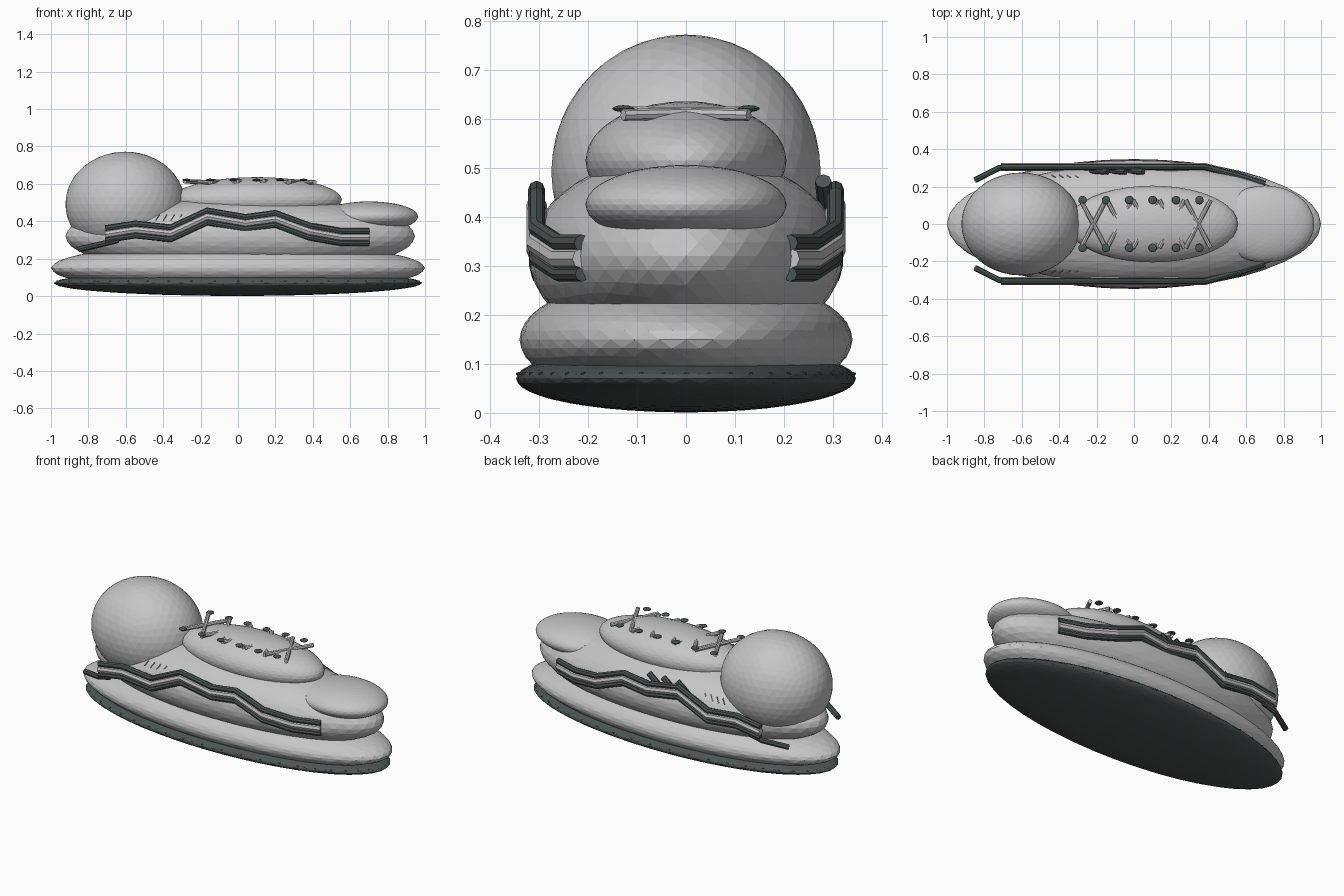
import bpy
import math
from mathutils import Vector

cube = bpy.data.objects.get("Cube")
if cube:
    bpy.data.objects.remove(cube, do_unlink=True)


def material(name, r, g, b):
    m = bpy.data.materials.new(name)
    m.use_nodes = True
    m.diffuse_color = (r, g, b, 1)
    m.node_tree.nodes["Principled BSDF"].inputs["Base Color"].default_value = (r, g, b, 1)
    return m


GREY = material("light_grey", 0.56, 0.56, 0.56)
DARK = material("dark_slate", 0.075, 0.088, 0.088)


def blob(name, centre, radii, mat, detail=4):
    """Faceted ellipsoid."""
    bpy.ops.mesh.primitive_ico_sphere_add(subdivisions=detail, radius=1, location=centre)
    ob = bpy.context.object
    ob.name = name
    ob.scale = radii
    bpy.ops.object.transform_apply(location=False, rotation=False, scale=True)
    ob.data.materials.append(mat)
    return ob


def tube(name, points, radius, mat):
    """Capped eight-sided tube along a polyline."""
    cu = bpy.data.curves.new(name, "CURVE")
    cu.dimensions = "3D"
    cu.bevel_depth = radius
    cu.bevel_resolution = 2
    cu.use_fill_caps = True
    sp = cu.splines.new("POLY")
    sp.points.add(len(points) - 1)
    for p, co in zip(sp.points, points):
        p.co = (*co, 1)
    temp = bpy.data.objects.new(name + "_path", cu)
    bpy.context.collection.objects.link(temp)
    bpy.context.view_layer.update()
    mesh = bpy.data.meshes.new_from_object(
        temp.evaluated_get(bpy.context.evaluated_depsgraph_get()))
    bpy.data.objects.remove(temp, do_unlink=True)
    for poly in mesh.polygons:
        poly.use_smooth = False
        poly.material_index = 0
    mesh.materials.clear()
    mesh.materials.append(mat)
    ob = bpy.data.objects.new(name, mesh)
    bpy.context.collection.objects.link(ob)
    return ob


# Main rounded masses
blob("outsole", (0, 0, 0.07), (0.985, 0.347, 0.069), DARK)
blob("midsole", (0, 0, 0.15), (1.0, 0.34, 0.135), GREY)
blob("upper", (0.012, 0, 0.32), (0.935, 0.32, 0.21), GREY)
blob("toe_cap", (0.7, 0, 0.425), (0.263, 0.205, 0.081), GREY)
blob("tongue", (0.1, 0, 0.515), (0.455, 0.205, 0.121), GREY)
blob("heel_collar", (-0.603, 0, 0.492), (0.32, 0.275, 0.28), GREY)

# Zigzag side stripes: (x, distance from centre, height)
zigzag = [(-0.71, 0.305, 0.33), (-0.55, 0.305, 0.355), (-0.36, 0.305, 0.335),
          (-0.165, 0.305, 0.425), (0.04, 0.305, 0.39), (0.2, 0.305, 0.412),
          (0.38, 0.305, 0.345), (0.55, 0.26, 0.315), (0.7, 0.212, 0.315)]
tail = [(-0.85, 0.235, 0.25), (-0.72, 0.3, 0.28), (-0.64, 0.305, 0.3)]

for side, s in (("front", -1), ("back", 1)):
    for part, lift, radius, mat in (("upper", 0.032, 0.017, DARK),
                                    ("middle", 0, 0.021, GREY),
                                    ("lower", -0.032, 0.015, DARK)):
        tube(f"{side}_{part}_stripe",
             [(x, s * y, z + lift) for x, y, z in zigzag], radius, mat)
    tube(f"{side}_stripe_tail", [(x, s * y, z) for x, y, z in tail], 0.016, DARK)

    # Short stitch marks above the stripe
    for i in range(4):
        x = -0.44 + i * 0.04
        tube(f"{side}_stitch_{i}", [(x, s * 0.262, 0.405), (x + 0.02, s * 0.25, 0.435)],
             0.003, GREY)

    # Eyelets
    for i in range(6):
        blob(f"{side}_eyelet_{i}", (-0.275 + i * 0.125, s * 0.128, 0.621),
             (0.023, 0.023, 0.007), DARK, 2)

# Short slanted tabs on the back side
for i in range(3):
    x = -0.23 + i * 0.095
    tube(f"slanted_tab_{i}", [(x, 0.287, 0.405), (x + 0.09, 0.28, 0.473)], 0.017, DARK)

# Crossed laces
for i in range(5):
    x = -0.285 + i * 0.14
    for j, s in enumerate((-1, 1)):
        tube(f"lace_{i}_{j}", [(x, s * 0.128, 0.614), (x + 0.135, -s * 0.128, 0.608)],
             0.012, GREY)

# Tiny stitches around the sole edge
for i in range(48):
    a = math.tau * i / 48
    blob(f"sole_stitch_{i}", Vector((0.965 * math.cos(a), 0.34 * math.sin(a), 0.08)),
         (0.008, 0.008, 0.004), DARK, 1)
